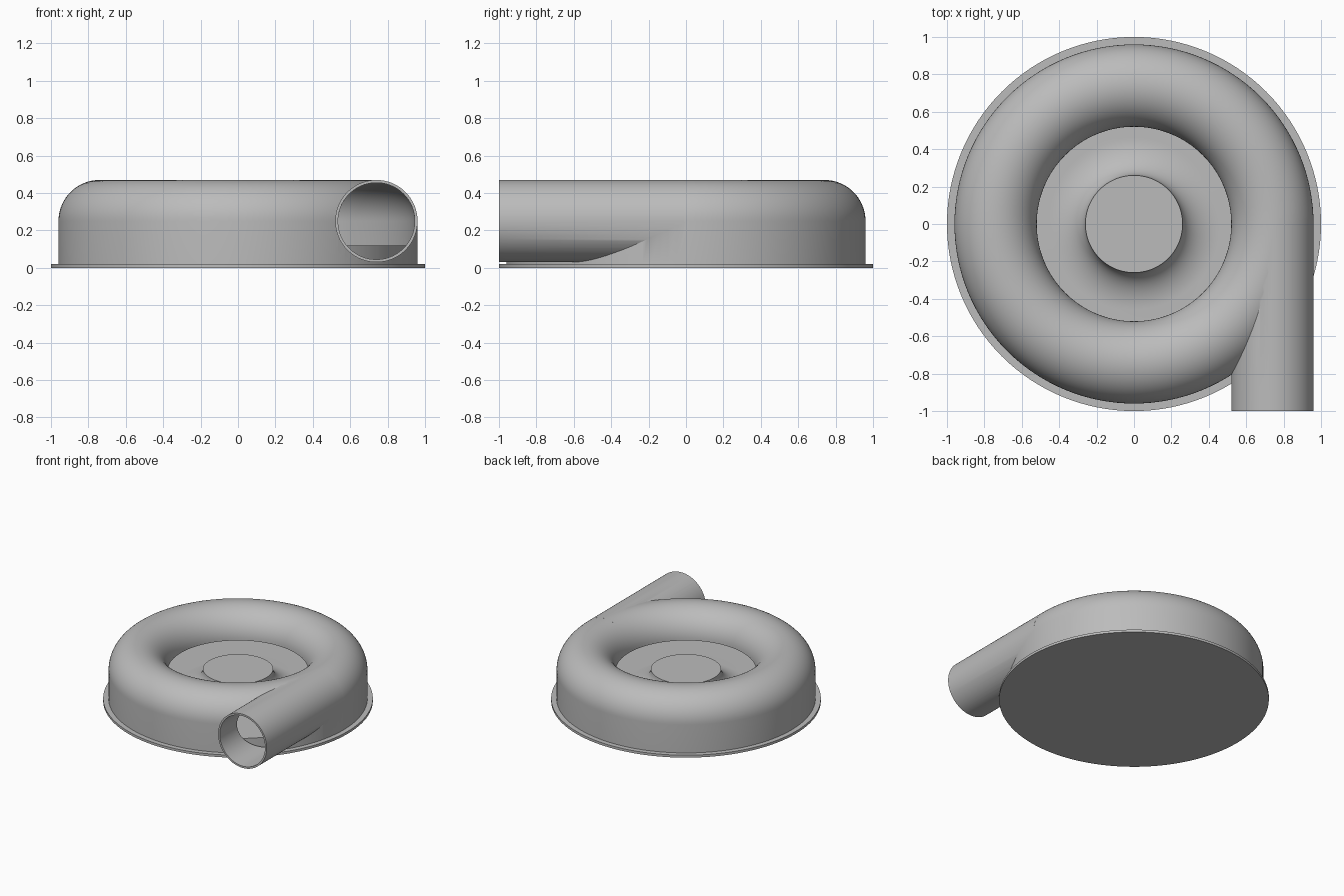
import bpy, bmesh, math
from mathutils import Matrix

cube = bpy.data.objects.get("Cube")
if cube:
    bpy.data.objects.remove(cube, do_unlink=True)

grey = bpy.data.materials.new("plain grey")
grey.use_nodes = True
colour = (0.5, 0.5, 0.5, 1)
grey.diffuse_color = colour
grey.node_tree.nodes["Principled BSDF"].inputs["Base Color"].default_value = colour

SEGMENTS = 128
RING, TUBE, MID, WALL = 0.74, 0.22, 0.25, 0.015   # scroll ring and tube sizes
PLATE = 0.02


def make_object(name, bm):
    bmesh.ops.recalc_face_normals(bm, faces=bm.faces)
    mesh = bpy.data.meshes.new(name)
    bm.to_mesh(mesh)
    bm.free()
    mesh.materials.append(grey)
    obj = bpy.data.objects.new(name, mesh)
    bpy.context.collection.objects.link(obj)
    return obj


def lathe(name, profile, closed=False):
    """Revolve (radius, height) points about the z axis."""
    bm = bmesh.new()
    verts = [bm.verts.new((r, 0, z)) for r, z in profile]
    edges = [bm.edges.new(pair) for pair in zip(verts, verts[1:])]
    if closed:
        edges.append(bm.edges.new((verts[-1], verts[0])))
    bmesh.ops.spin(bm, geom=verts + edges, cent=(0, 0, 0), axis=(0, 0, 1),
                   angle=math.tau, steps=SEGMENTS)
    bmesh.ops.remove_doubles(bm, verts=bm.verts, dist=0.0001)
    return make_object(name, bm)


def pipe(name, radius, start, end):
    """Solid round bar along y, in line with the scroll ring."""
    bm = bmesh.new()
    place = Matrix.Translation((RING, (start + end) / 2, MID)) @ Matrix.Rotation(math.pi / 2, 4, 'X')
    bmesh.ops.create_cone(bm, cap_ends=True, segments=96, radius1=radius,
                          radius2=radius, depth=end - start, matrix=place)
    return make_object(name, bm)


def arch(radius, steps=32):
    """Upper half circle of the scroll section, inside to outside."""
    return [(RING - radius * math.cos(math.pi * i / steps),
             MID + radius * math.sin(math.pi * i / steps)) for i in range(steps + 1)]


def combine(target, tool, operation):
    mod = target.modifiers.new("join", 'BOOLEAN')
    mod.operation, mod.solver, mod.object = operation, 'EXACT', tool
    bpy.context.view_layer.objects.active = target
    bpy.ops.object.modifier_apply(modifier=mod.name)
    bpy.data.objects.remove(tool, do_unlink=True)


# Scroll housing: arched ring with straight outer wall, plus tangential outlet
outer, inner = RING + TUBE, RING - TUBE
housing = lathe("scroll_housing", arch(TUBE) + [(outer, PLATE), (inner, PLATE)], closed=True)
combine(housing, pipe("outlet_bar", TUBE, -1, -0.01), 'UNION')

# Hollow out the ring and the outlet
hollow = arch(TUBE - WALL) + [(outer - WALL, -0.1), (0.4, -0.1), (0.4, MID)]
combine(housing, lathe("ring_hollow", hollow, closed=True), 'DIFFERENCE')
combine(housing, pipe("outlet_bore", TUBE - WALL, -1.1, -0.01), 'DIFFERENCE')

# Base plate
base = lathe("base_plate", [(0, 0), (1, 0), (1, PLATE), (0, PLATE)])

# Rotor: flat disc with a hub that flares out in a hollow curve
HUB, TOP, DISC, FLARE = 0.26, 0.26, 0.12, 0.2
flare = []
for i in range(17):
    a = math.pi / 2 * i / 16
    flare.append((HUB + FLARE * (1 - math.cos(a)), TOP - (TOP - DISC) * math.sin(a)))
rotor = lathe("rotor", [(0, TOP)] + flare + [(0.92, DISC), (0.92, PLATE), (0, PLATE)])

# Smooth curves, crisp edges
bpy.ops.object.select_all(action='DESELECT')
for part in (housing, base, rotor):
    part.select_set(True)
bpy.context.view_layer.objects.active = housing
bpy.ops.object.shade_smooth_by_angle(angle=math.radians(30))
